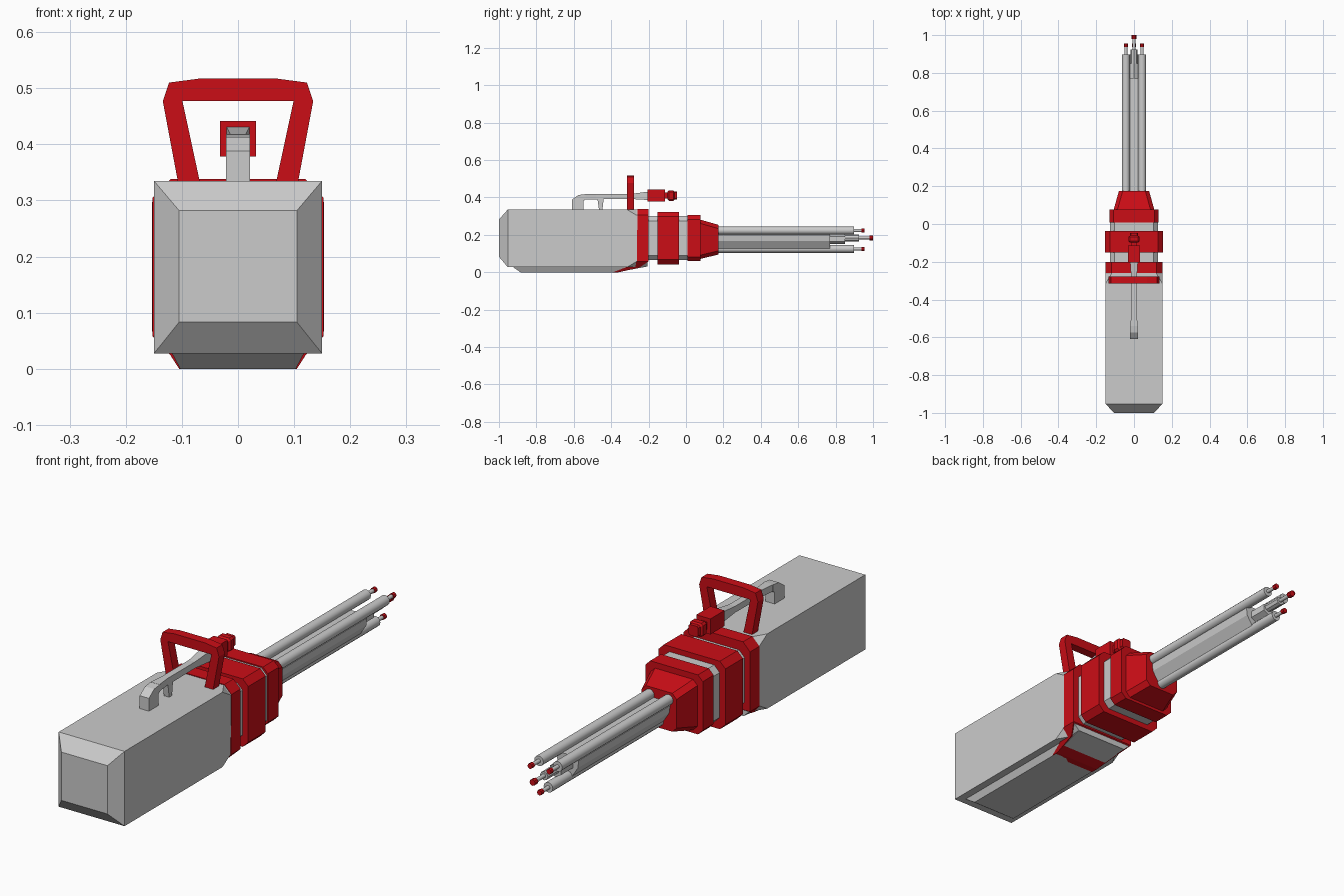
import bpy, bmesh, math

if "Cube" in bpy.data.objects:
    bpy.data.objects.remove(bpy.data.objects["Cube"])

red = bpy.data.materials.new("red_paint")
red.diffuse_color = (0.6, 0.004, 0.008, 1)
red.use_nodes = True
red.node_tree.nodes["Principled BSDF"].inputs["Base Color"].default_value = red.diffuse_color


def loft(name, rings, mat=None):
    """Skin a row of matching rings and cap both ends."""
    bm = bmesh.new()
    vs = [[bm.verts.new(p) for p in r] for r in rings]
    n = len(vs[0])
    for a, b in zip(vs, vs[1:]):
        for i in range(n):
            j = (i + 1) % n
            bm.faces.new((a[i], a[j], b[j], b[i]))
    bm.faces.new(vs[0])
    bm.faces.new(vs[-1])
    bmesh.ops.remove_doubles(bm, verts=bm.verts, dist=1e-5)
    bmesh.ops.recalc_face_normals(bm, faces=bm.faces)
    me = bpy.data.meshes.new(name)
    bm.to_mesh(me)
    bm.free()
    ob = bpy.data.objects.new(name, me)
    bpy.context.collection.objects.link(ob)
    if mat:
        me.materials.append(mat)
    return ob


def sec(y, hx, z0, z1, c=0.0):
    """Rectangle with chamfered corners, across y."""
    return [(x, y, z) for x, z in (
        (-hx + c, z0), (hx - c, z0), (hx, z0 + c), (hx, z1 - c),
        (hx - c, z1), (-hx + c, z1), (-hx, z1 - c), (-hx, z0 + c))]


def flat(z, hx, y0, y1):
    """Rectangle at height z."""
    return [(-hx, y0, z), (hx, y0, z), (hx, y1, z), (-hx, y1, z)]


def extrude_x(name, pts, hx, mat=None):
    return loft(name, [[(x, y, z) for y, z in pts] for x in (-hx, hx)], mat)


def rod(name, x, z, r, y0, y1, mat=None, sides=12):
    bpy.ops.mesh.primitive_cylinder_add(
        vertices=sides, radius=r, depth=y1 - y0,
        location=(x, (y0 + y1) / 2, z), rotation=(math.pi / 2, 0, 0))
    ob = bpy.context.object
    ob.name = name
    if mat:
        ob.data.materials.append(mat)
    if sides > 8:
        bpy.ops.object.shade_smooth_by_angle(angle=math.radians(40))


# Main housing and the shallow keel under it
loft("housing", [sec(-1, .105, .083, .282), sec(-.953, .15, .027, .335),
                 sec(-.315, .15, .027, .335), sec(-.265, .15, .027, .335, .03),
                 sec(-.205, .15, .03, .335, .03)])
loft("keel", [flat(0, .103, -.885, -.37), flat(.03, .119, -.928, -.21)])

# Red band wrapping the rear of the housing and sweeping under the keel
loft("housing_band", [flat(.338, .12, -.26, -.2), flat(.305, .152, -.26, -.2),
                      flat(.058, .152, -.262, -.2), flat(.025, .121, -.325, -.25),
                      flat(0, .105, -.39, -.36)], red)

# Neck with collars and tapered nose
loft("neck", [sec(-.21, .127, .065, .3, .025), sec(.02, .127, .065, .3, .025)])
loft("middle_collar", [sec(-.152, .153, .042, .322, .025),
                       sec(-.038, .153, .042, .322, .025)], red)
loft("front_collar", [sec(.007, .131, .06, .305, .022),
                      sec(.078, .131, .06, .305, .022)], red)
loft("nose", [sec(.07, .109, .07, .283, .02), sec(.175, .08, .095, .253, .02)], red)

# Three barrels with thin red-tipped ends
for i, (x, z) in enumerate(((-.043, .223), (.043, .223), (0, .125))):
    rod(f"barrel_{i}", x, z, .021, .16, .897)
    rod(f"barrel_pin_{i}", x, z, .008, .89, .945)
    rod(f"barrel_tip_{i}", x, z, .011, .938, .955, red, 8)

# Central core, stepping down to a long tip
core = [(-.018, .125), (.018, .125), (.046, .168), (.05, .2),
        (.03, .213), (-.03, .213), (-.05, .2), (-.046, .168)]
loft("core", [[(x, y, z) for x, z in core] for y in (.16, .77)])
rod("core_step", 0, .178, .028, .76, .85, None, 6)
rod("core_neck", 0, .183, .018, .84, .925, None, 8)
rod("core_pin", 0, .184, .008, .92, .985)
rod("core_tip", 0, .184, .013, .98, 1.0, red, 8)

# Carrying handle: trapezoid loop
outer = [(-.107, .333), (-.134, .477), (-.123, .51), (-.07, .517)]
inner = [(-.068, .333), (-.099, .477), (-.099, .477), (-.07, .477)]
outer += [(-x, z) for x, z in reversed(outer)]
inner += [(-x, z) for x, z in reversed(inner)]
loft("handle", [[(o[0], -.315, o[1]), (o[0], -.277, o[1]),
                 (i[0], -.277, i[1]), (i[0], -.315, i[1])]
                for o, i in zip(outer, inner)], red)

# Top rail on two posts, flaring into the red sight block
extrude_x("rail_post", [(-.61, .333), (-.61, .388), (-.575, .413), (-.535, .418),
                        (-.535, .39), (-.547, .383), (-.547, .333)], .021)
loft("rail", [sec(-.54, .02, .39, .418), sec(-.48, .014, .39, .418),
              sec(-.3, .014, .392, .418), sec(-.195, .021, .386, .432)])
extrude_x("rail_leg", [(-.474, .395), (-.44, .395), (-.447, .333), (-.465, .333)], .012)
loft("sight_block", [sec(-.205, .032, .378, .442), sec(-.113, .032, .378, .442)], red)
loft("sight_stem", [sec(-.12, .016, .394, .426), sec(-.09, .016, .394, .426)], red)
loft("sight_ring", [sec(-.098, .022, .388, .432, .006), sec(-.09, .03, .382, .438, .008),
                    sec(-.068, .03, .382, .438, .008), sec(-.062, .022, .388, .432, .006),
                    sec(-.047, .022, .388, .432, .006)], red)
